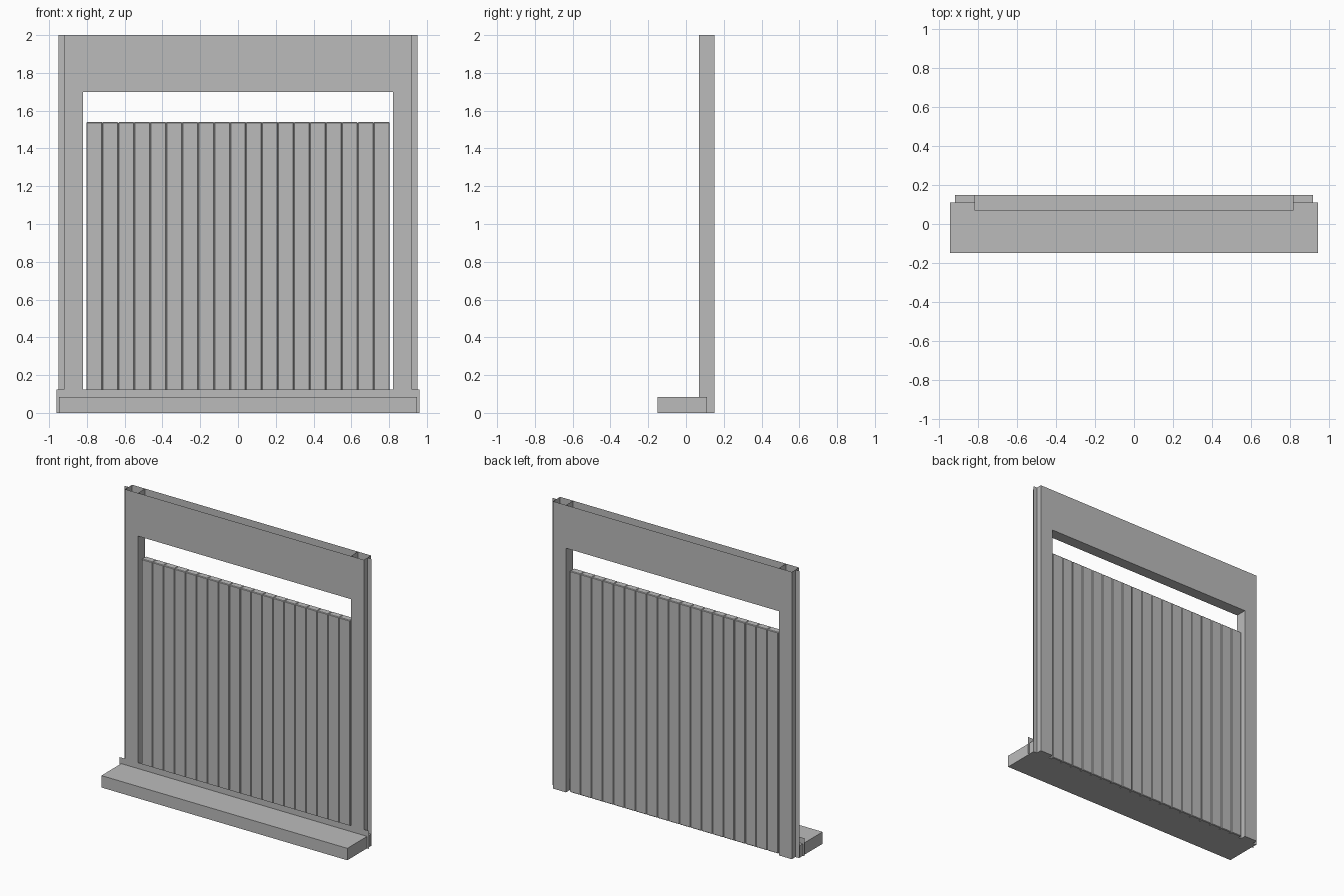
import bpy, bmesh

if "Cube" in bpy.data.objects:
    bpy.data.objects.remove(bpy.data.objects["Cube"])

grey = bpy.data.materials.new("plain_grey")
grey.diffuse_color = (0.5, 0.5, 0.5, 1)
grey.use_nodes = True
grey.node_tree.nodes["Principled BSDF"].inputs["Base Color"].default_value = grey.diffuse_color


def finish(name, bm):
    mesh = bpy.data.meshes.new(name)
    bm.to_mesh(mesh)
    bm.free()
    mesh.materials.append(grey)
    obj = bpy.data.objects.new(name, mesh)
    bpy.context.collection.objects.link(obj)
    return obj


def box(name, x0, x1, y0, y1, z0, z1):
    bm = bmesh.new()
    bmesh.ops.create_cube(bm, size=1)
    for v in bm.verts:
        v.co = ((x0 + x1) / 2 + v.co.x * (x1 - x0),
                (y0 + y1) / 2 + v.co.y * (y1 - y0),
                (z0 + z1) / 2 + v.co.z * (z1 - z0))
    return finish(name, bm)


def sheet(bm, *points):
    return bm.faces.new([bm.verts.new(p) for p in points])


FRONT, BACK = 0.07, 0.15
OUT, IN, HEAD, TOP = 0.92, 0.82, 1.70, 2.0

# Hollow door surround: extruded arch profile, open at the top
bm = bmesh.new()
outline = [(-OUT, 0), (-IN, 0), (-IN, HEAD), (IN, HEAD),
           (IN, 0), (OUT, 0), (OUT, TOP), (-OUT, TOP)]
face = sheet(bm, *[(x, FRONT, z) for x, z in outline])
ext = bmesh.ops.extrude_face_region(bm, geom=[face], use_keep_orig=True)
for g in ext["geom"]:
    if isinstance(g, bmesh.types.BMVert):
        g.co.y = BACK
bmesh.ops.recalc_face_normals(bm, faces=bm.faces)
top = [f for f in bm.faces if all(v.co.z > TOP - 0.01 for v in f.verts)]
bmesh.ops.delete(bm, geom=top, context='FACES_ONLY')
# Partition walls inside the header, continuing the posts
for x in (-IN, IN):
    sheet(bm, (x, FRONT, HEAD), (x, BACK, HEAD), (x, BACK, TOP), (x, FRONT, TOP))
finish("door_surround", bm)

# Thin side flanges halfway through the wall
for side, name in ((-1, "left_flange"), (1, "right_flange")):
    bm = bmesh.new()
    a, b = sorted((side * OUT, side * 0.95))
    sheet(bm, (a, 0.11, 0), (b, 0.11, 0), (b, 0.11, TOP), (a, 0.11, TOP))
    finish(name, bm)

# Kick plate across the bottom
bm = bmesh.new()
y = FRONT - 0.002
sheet(bm, (-0.96, y, 0), (0.96, y, 0), (0.96, y, 0.125), (-0.96, y, 0.125))
finish("kick_plate", bm)

# Doorstep
box("doorstep", -0.947, 0.947, -0.15, 0.11, 0, 0.083)

# Row of vertical planks with slightly eased edges
COUNT, HALF = 19, 0.803
w = 2 * HALF / COUNT
for i in range(COUNT):
    x = -HALF + i * w
    plank = box(f"plank_{i + 1}", x, x + w, 0.085, 0.133, 0.0, 1.54)
    bev = plank.modifiers.new("eased_edges", 'BEVEL')
    bev.width = 0.004
    bev.segments = 1
